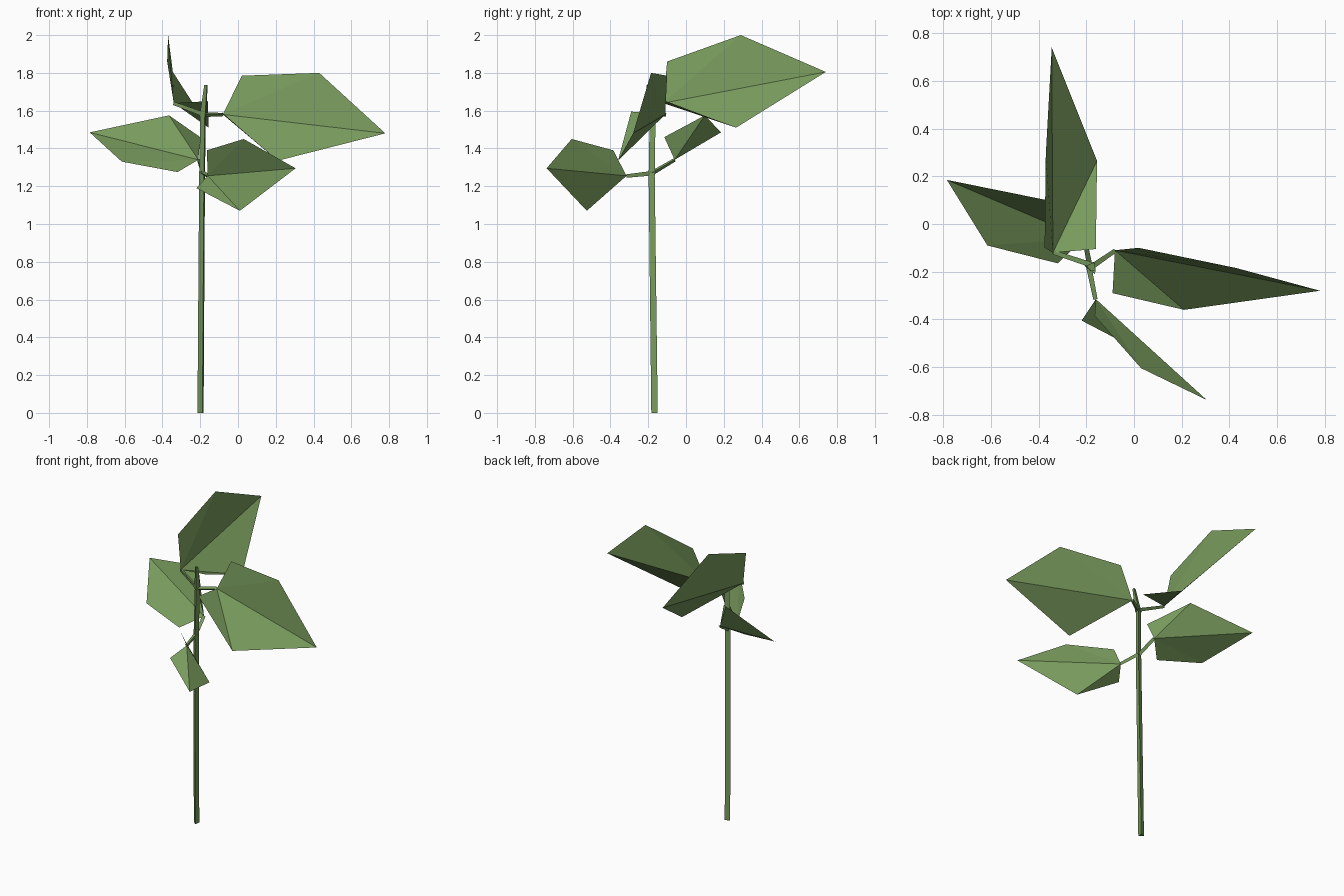
import bpy
import bmesh
from math import radians, cos, sin
from mathutils import Vector

if "Cube" in bpy.data.objects:
    bpy.data.objects.remove(bpy.data.objects["Cube"])

green = bpy.data.materials.new("leaf_green")
green.diffuse_color = (0.19, 0.33, 0.11, 1)
green.use_nodes = True
green.node_tree.nodes["Principled BSDF"].inputs["Base Color"].default_value = green.diffuse_color


def make_object(name, bm):
    mesh = bpy.data.meshes.new(name)
    bm.to_mesh(mesh)
    bm.free()
    mesh.materials.append(green)
    obj = bpy.data.objects.new(name, mesh)
    bpy.context.collection.objects.link(obj)
    return obj


def stalk(name, path, radii, upright=False):
    """Three-sided tapered tube along a path."""
    pts = [Vector(p) for p in path]
    bm = bmesh.new()
    rings = []
    for i, (p, r) in enumerate(zip(pts, radii)):
        d = Vector((0, 0, 1))
        if not upright:
            d = pts[min(i + 1, len(pts) - 1)] - pts[max(i - 1, 0)]
        q = d.to_track_quat('Z', 'Y')
        u, v = (Vector((1, 0, 0)), Vector((0, 1, 0))) if upright else (q @ Vector((1, 0, 0)), q @ Vector((0, 1, 0)))
        angles = [radians(a) for a in (-70, 50, 170)]
        rings.append([bm.verts.new(p + r * (cos(a) * u + sin(a) * v)) for a in angles])
    for a, b in zip(rings, rings[1:]):
        for k in range(3):
            n = (k + 1) % 3
            bm.faces.new((a[k], a[n], b[n], b[k]))
    bm.faces.new(rings[0][::-1])
    bm.faces.new(rings[-1])
    bmesh.ops.recalc_face_normals(bm, faces=bm.faces)
    return make_object(name, bm)


def leaf(name, base, tip, side_a, side_b):
    """Leaf blade folded along its midrib; each side is (shoulder, widest point)."""
    bm = bmesh.new()
    b, t = bm.verts.new(base), bm.verts.new(tip)
    for flip, side in ((False, side_a), (True, side_b)):
        s, w = [bm.verts.new(p) for p in side]
        for tri in ((b, s, w), (b, w, t)):
            bm.faces.new(tri[::-1] if flip else tri)
    bmesh.ops.recalc_face_normals(bm, faces=bm.faces)
    if sum(f.normal.z for f in bm.faces) < 0:
        bmesh.ops.reverse_faces(bm, faces=bm.faces)
    return make_object(name, bm)


# Main stem with the short leaning shoot on top
stalk("stem", [(-0.195, -0.165, 0), (-0.187, -0.18, 1.25), (-0.182, -0.175, 1.58)],
      [0.02, 0.019, 0.018], upright=True)
stalk("top_shoot", [(-0.182, -0.175, 1.57), (-0.168, -0.2, 1.735)], [0.022, 0.011], upright=True)

# Leaf blades: base, tip, then the two sides
leaves = {
    "right": ((-0.08, -0.11, 1.58), (0.78, -0.28, 1.48),
              ((0.02, -0.10, 1.785), (0.43, -0.185, 1.80)),
              ((-0.09, -0.29, 1.595), (0.21, -0.36, 1.335))),
    "back": ((-0.34, -0.12, 1.64), (-0.345, 0.74, 1.805),
             ((-0.375, -0.10, 1.86), (-0.37, 0.29, 2.0)),
             ((-0.16, -0.105, 1.65), (-0.155, 0.265, 1.51))),
    "left": ((-0.21, -0.06, 1.34), (-0.785, 0.185, 1.485),
             ((-0.20, -0.115, 1.46), (-0.365, 0.10, 1.575)),
             ((-0.32, -0.165, 1.275), (-0.615, -0.09, 1.33))),
    "front": ((-0.16, -0.315, 1.255), (0.305, -0.738, 1.295),
              ((-0.165, -0.385, 1.39), (0.03, -0.605, 1.45)),
              ((-0.22, -0.405, 1.19), (0.01, -0.525, 1.07))),
}

# Each leaf gets a thin petiole from one of two nodes on the stem
upper, lower = (-0.175, -0.175, 1.58), (-0.187, -0.18, 1.27)
nodes = {"right": upper, "back": upper, "left": lower, "front": lower}
for side, (base, tip, a, b) in leaves.items():
    leaf(side + "_leaf", base, tip, a, b)
    stalk(side + "_petiole", [nodes[side], base], [0.014, 0.011])
